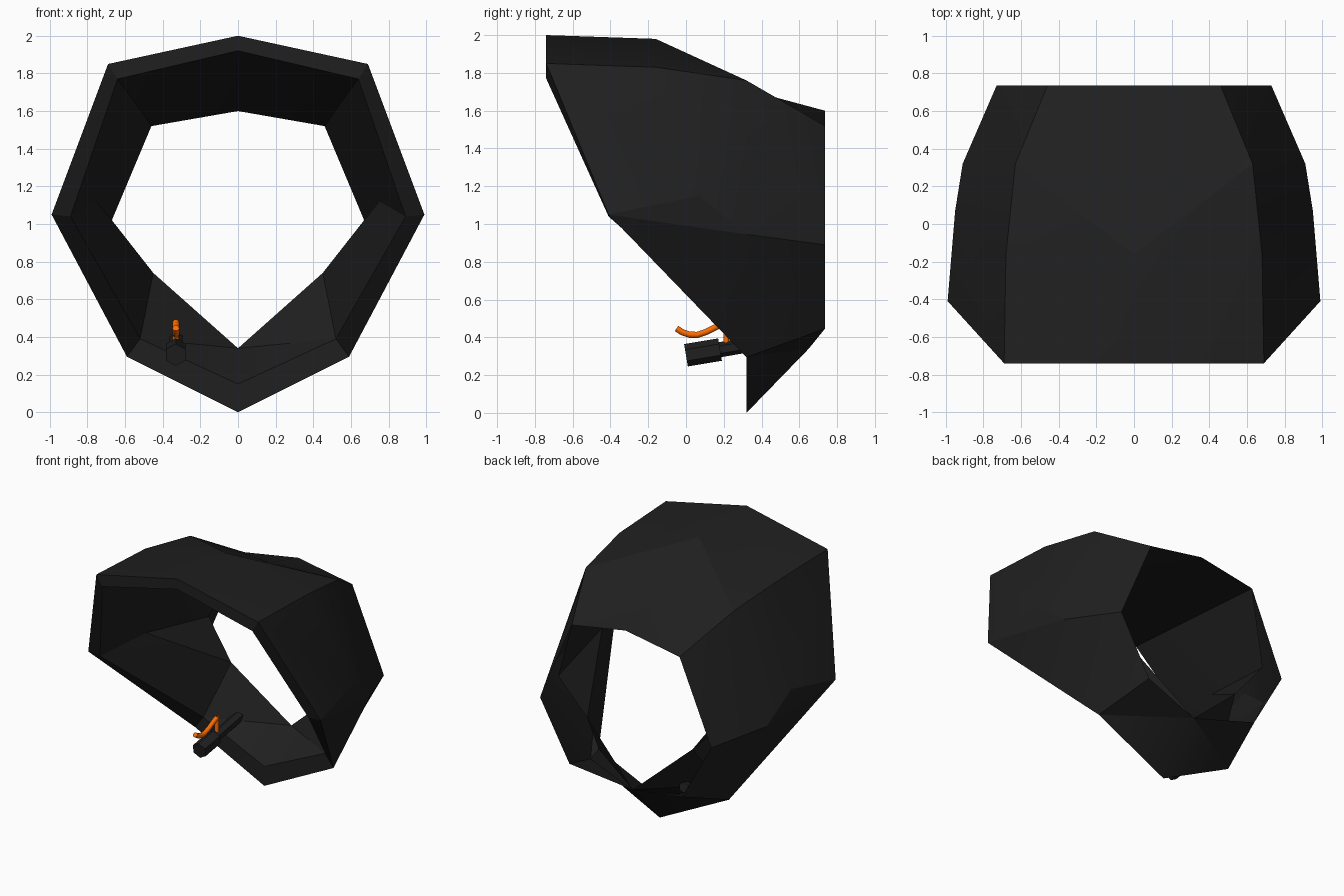
import bpy, bmesh, math
from mathutils import Vector

if "Cube" in bpy.data.objects:
    bpy.data.objects.remove(bpy.data.objects["Cube"])


def material(name, color):
    m = bpy.data.materials.new(name)
    m.diffuse_color = (*color, 1)
    m.use_nodes = True
    m.node_tree.nodes["Principled BSDF"].inputs["Base Color"].default_value = m.diffuse_color
    return m


black = material("black", (0.014, 0.014, 0.014))
orange = material("orange", (1.0, 0.15, 0.0))


def finish(name, bm, mat):
    bmesh.ops.remove_doubles(bm, verts=bm.verts, dist=0.0005)
    bmesh.ops.recalc_face_normals(bm, faces=bm.faces)
    me = bpy.data.meshes.new(name)
    bm.to_mesh(me)
    bm.free()
    me.materials.append(mat)
    ob = bpy.data.objects.new(name, me)
    bpy.context.collection.objects.link(ob)
    return ob


# Half shells: each column runs front to back
# (top centre, top corner, side, lower corner, bottom)
outer = [
    [(0, -.74, 2), (0, -.16, 1.98), (0, .4, 1.69), (0, .735, 1.6)],
    [(.69, -.74, 1.85), (.68, -.16, 1.83), (.63, .32, 1.76), (.46, .735, 1.52)],
    [(.99, -.41, 1.05), (.95, .07, 1.15), (.91, .32, .945), (.73, .735, .89)],
    [(.59, .32, .295), (.48, .735, .445)],
    [(0, .32, 0), (0, .65, .34)],
]
inner = [
    [(0, -.74, 1.92), (0, -.08, 1.74), (0, .735, 1.6)],
    [(.64, -.74, 1.77), (.55, -.08, 1.65), (.46, .735, 1.52)],
    [(.89, -.41, 1.04), (.75, -.05, 1.12), (.67, .6, 1.02)],
    [(.52, .32, .39), (.45, .56, .74)],
    [(0, .32, .15), (0, .65, .34)],
]

bm = bmesh.new()


def face(*pts):
    bm.faces.new([bm.verts.new(p) for p in pts])


def strip(a, b, flipped=()):
    for i in range(len(a) - 1):
        if i in flipped:
            face(a[i], b[i], a[i + 1])
            face(b[i], b[i + 1], a[i + 1])
        else:
            face(a[i], b[i], b[i + 1])
            face(a[i], b[i + 1], a[i + 1])


# Outer shell
top, corner, side, low, bottom = outer
strip(top, corner)
strip(corner, side, flipped=(1,))
face(*side[:3])
face(side[0], side[2], low[0])
face(side[2], side[3], low[1])
face(side[2], low[1], low[0])
strip(low, bottom)

# Inner shell, left open at the back sides
top, corner, side, low, bottom = inner
strip(top, corner)
strip(corner, side)
face(side[0], side[1], low[1])
face(side[1], side[2], low[1])
face(side[0], low[1], low[0])
strip(low, bottom)

# Front rim joining the two shells
for k in range(4):
    face(outer[k][0], outer[k + 1][0], inner[k + 1][0], inner[k][0])

hood = finish("hood", bm, black)
hood.data.shade_smooth()
hood.data.set_sharp_from_angle(angle=math.radians(22))
mir = hood.modifiers.new("mirror", 'MIRROR')
mir.use_clip = True

X = -0.33  # latch position


# Hexagonal grip and bar, slightly tilted
def hex_bar(name, start, end, radius):
    a, b = Vector((X, *start)), Vector((X, *end))
    bm = bmesh.new()
    bmesh.ops.create_cone(bm, cap_ends=True, segments=6, radius1=radius,
                          radius2=radius, depth=(b - a).length)
    ob = finish(name, bm, black)
    ob.location = (a + b) / 2
    ob.rotation_euler = (b - a).to_track_quat('Z', 'Y').to_euler()


hex_bar("latch_grip", (0.0, .305), (.18, .335), .06)
hex_bar("latch_bar", (.17, .333), (.5, .389), .04)


# Tubes swept along a path in the x = X plane
def tube(name, path, radius, mat):
    cu = bpy.data.curves.new(name, 'CURVE')
    cu.dimensions = '3D'
    sp = cu.splines.new('POLY')
    sp.points.add(len(path) - 1)
    for p, (y, z) in zip(sp.points, path):
        p.co = (X, y, z, 1)
    cu.bevel_depth = radius
    cu.bevel_resolution = 1
    cu.use_fill_caps = True
    cu.materials.append(mat)
    sp.use_smooth = True
    ob = bpy.data.objects.new(name, cu)
    bpy.context.collection.objects.link(ob)


# Orange lever and its stem
tube("latch_lever", [(-.05, .447), (-.02, .427), (.02, .414), (.06, .413),
                     (.11, .43), (.16, .455), (.21, .478)], .019, orange)
tube("latch_stem", [(.215, .485), (.212, .36)], .017, orange)
